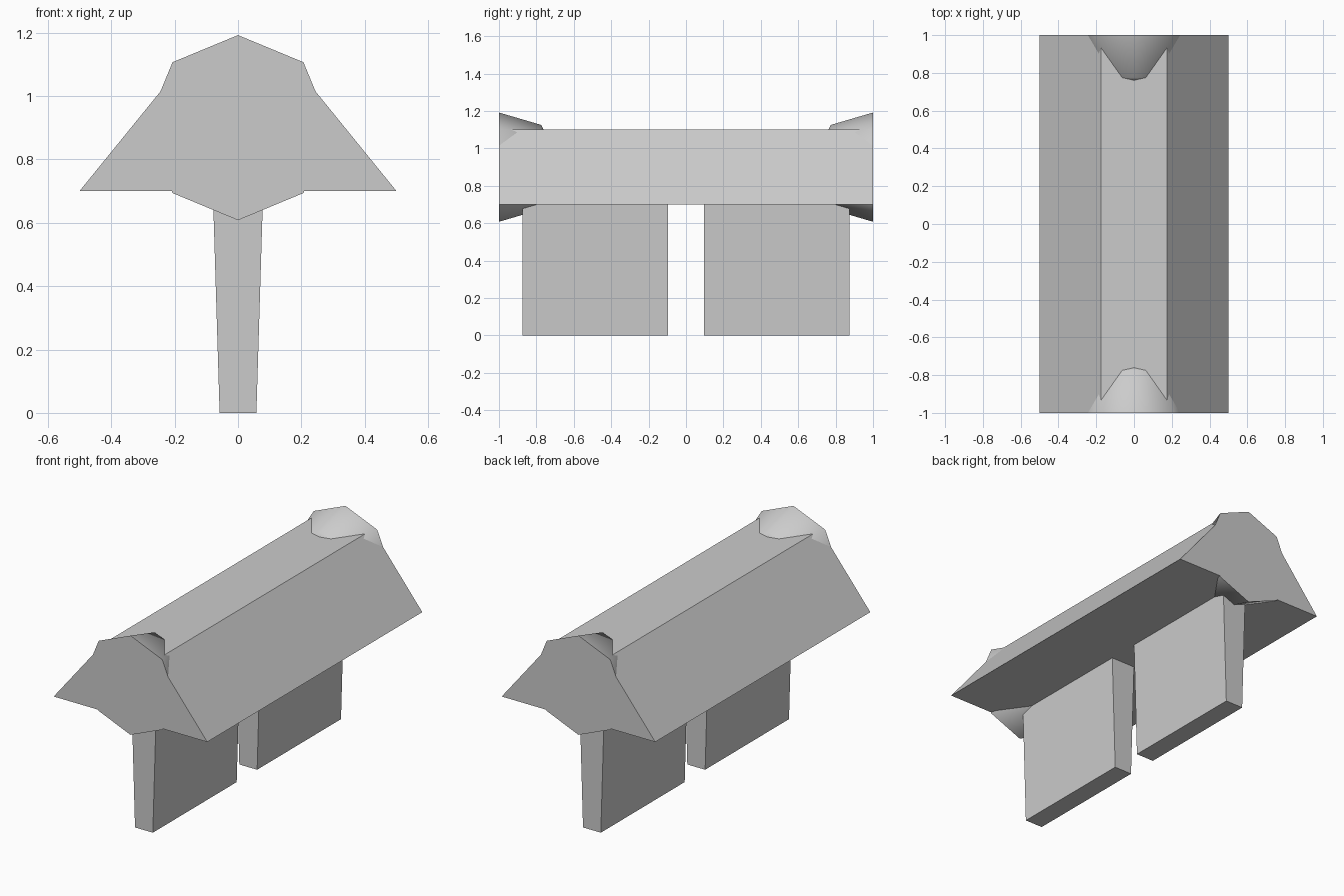
import bpy, bmesh, math

if "Cube" in bpy.data.objects:
    bpy.data.objects.remove(bpy.data.objects["Cube"])


def loft(name, rings):
    """Skin a list of equal-length point rings and cap both ends."""
    bm = bmesh.new()
    loops = [[bm.verts.new(p) for p in ring] for ring in rings]
    n = len(loops[0])
    for a, b in zip(loops, loops[1:]):
        for i in range(n):
            j = (i + 1) % n
            bm.faces.new((a[i], a[j], b[j], b[i]))
    bm.faces.new(loops[0])
    bm.faces.new(loops[-1])
    bmesh.ops.recalc_face_normals(bm, faces=bm.faces)
    mesh = bpy.data.meshes.new(name)
    bm.to_mesh(mesh)
    bm.free()
    obj = bpy.data.objects.new(name, mesh)
    bpy.context.collection.objects.link(obj)
    return obj


def octagon(radius, y, zc=0.9):
    angles = [math.pi / 4 * i for i in range(8)]
    return [(radius * math.sin(a), y, zc + radius * math.cos(a)) for a in angles]


def rect(half_x, y0, y1, z):
    return [(-half_x, y0, z), (half_x, y0, z), (half_x, y1, z), (-half_x, y1, z)]


# Trapezoidal beam running front to back
profile = [(-0.5, 0.7), (0.5, 0.7), (0.175, 1.1), (-0.175, 1.1)]
loft("beam", [[(x, y, z) for x, z in profile] for y in (-1, 1)])

for side, label in ((-1, "front"), (1, "back")):
    # Tapered eight-sided boss set into the beam end
    boss = loft(label + "_boss", [octagon(r, side * y) for r, y in
                                  ((0.292, 1.0), (0.226, 0.775), (0.19, 0.755))])
    bpy.ops.object.select_all(action='DESELECT')
    boss.select_set(True)
    bpy.context.view_layer.objects.active = boss
    bpy.ops.object.shade_smooth_by_angle(angle=math.radians(46))

    # Broad leg slab, narrowing towards the ground
    loft(label + "_leg", [rect(0.058, side * 0.095, side * 0.875, 0),
                          rect(0.08, side * 0.095, side * 0.875, 0.72)])
